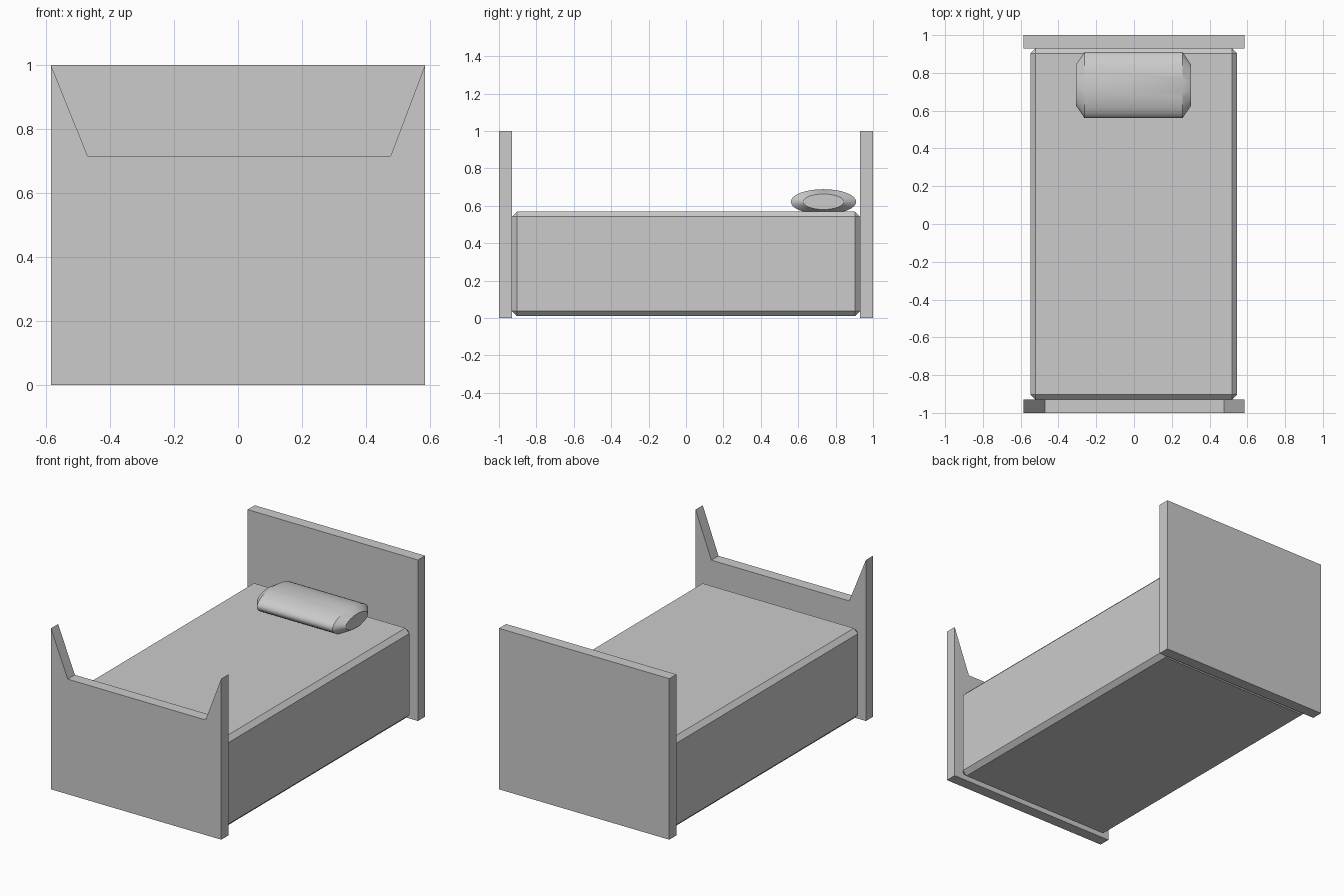
import bpy, bmesh, math

if "Cube" in bpy.data.objects:
    bpy.data.objects.remove(bpy.data.objects["Cube"])


def add_object(name, bm):
    bmesh.ops.recalc_face_normals(bm, faces=bm.faces)
    mesh = bpy.data.meshes.new(name)
    bm.to_mesh(mesh)
    bm.free()
    obj = bpy.data.objects.new(name, mesh)
    bpy.context.collection.objects.link(obj)
    return obj


def board(name, profile, y0, y1):
    """Extrude an xz outline along y."""
    bm = bmesh.new()
    face = bm.faces.new([bm.verts.new((x, y0, z)) for x, z in profile])
    out = bmesh.ops.extrude_face_region(bm, geom=[face])
    for v in out["geom"]:
        if isinstance(v, bmesh.types.BMVert):
            v.co.y = y1
    return add_object(name, bm)


# Headboard: plain panel
board("headboard", [(-0.585, 0), (0.585, 0), (0.585, 1), (-0.585, 1)], 0.93, 1.0)

# Footboard: panel with a trapezoid notch in the top
board("footboard", [(-0.585, 0), (0.585, 0), (0.585, 1), (0.477, 0.715),
                    (-0.47, 0.715), (-0.585, 1)], -1.0, -0.93)

# Mattress: chamfered box
bm = bmesh.new()
bmesh.ops.create_cube(bm, size=1)
for v in bm.verts:
    v.co = (v.co.x * 1.094 - 0.002, v.co.y * 1.86, v.co.z * 0.56 + 0.29)
bmesh.ops.bevel(bm, geom=bm.edges[:], offset=0.027, offset_type='OFFSET',
                segments=1, profile=0.5, affect='EDGES')
add_object("mattress", bm)

# Pillow: flattened cylinder with chamfered ends, sunk into the mattress
bm = bmesh.new()
SIDES = 32
rings = []
for x, s in ((-0.307, 0.62), (-0.262, 1), (0.257, 1), (0.302, 0.62)):
    rings.append([bm.verts.new((x,
                                0.735 + 0.175 * s * math.cos(2 * math.pi * i / SIDES),
                                0.622 + 0.067 * s * math.sin(2 * math.pi * i / SIDES)))
                  for i in range(SIDES)])
for a, b in zip(rings, rings[1:]):
    for i in range(SIDES):
        j = (i + 1) % SIDES
        bm.faces.new((a[i], a[j], b[j], b[i]))
bm.faces.new(rings[0])
bm.faces.new(rings[-1])
pillow = add_object("pillow", bm)
bpy.context.view_layer.objects.active = pillow
pillow.select_set(True)
bpy.ops.object.shade_smooth_by_angle(angle=math.radians(30))
